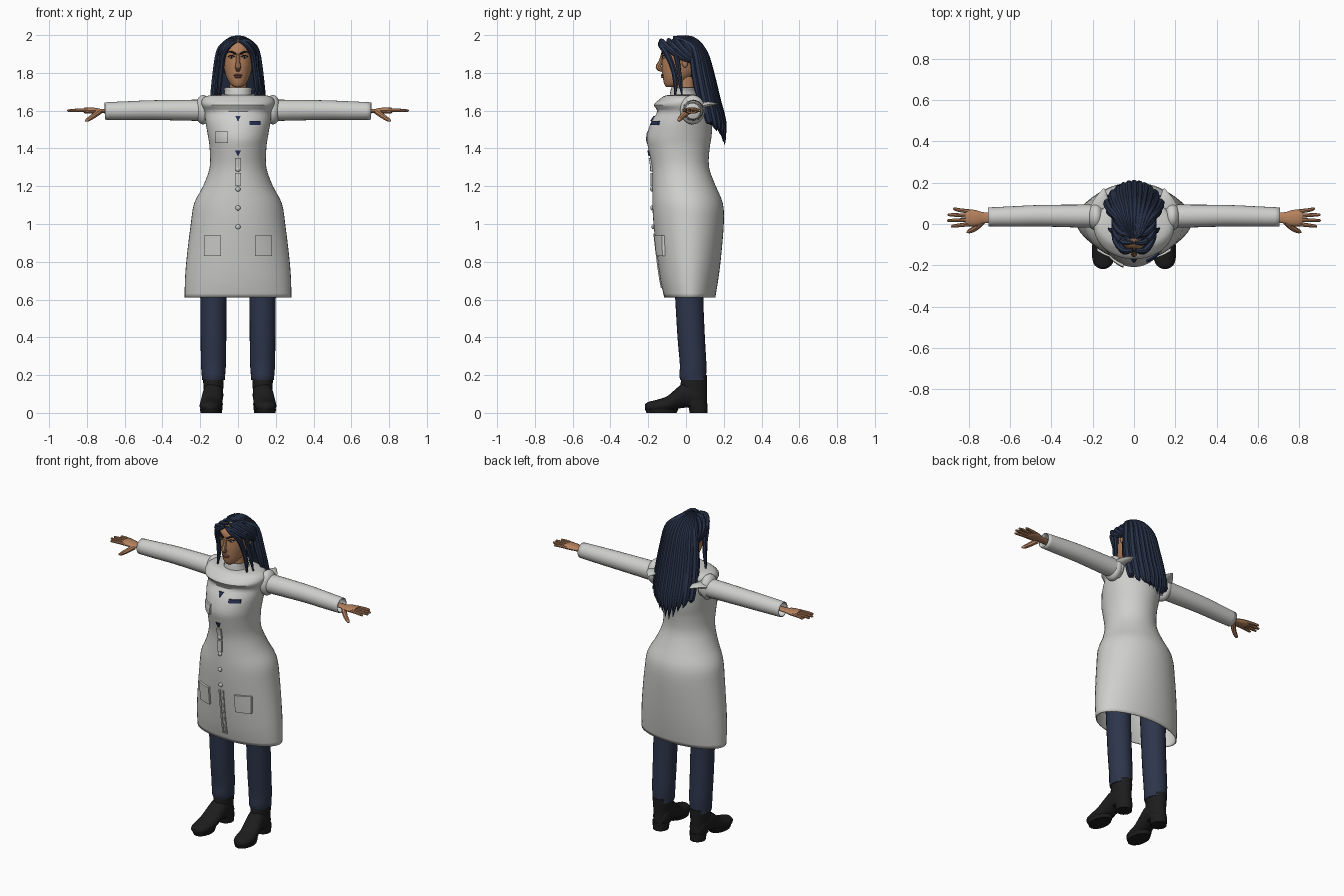
import bpy, bmesh, math, random
from mathutils import Vector

if "Cube" in bpy.data.objects:
    bpy.data.objects.remove(bpy.data.objects["Cube"])

random.seed(4)


def material(name, rgb):
    m = bpy.data.materials.new(name)
    m.diffuse_color = (*rgb, 1)
    m.use_nodes = True
    m.node_tree.nodes["Principled BSDF"].inputs["Base Color"].default_value = m.diffuse_color
    return m


COAT = material("coat white", (0.62, 0.62, 0.61))
SKIN = material("warm skin", (0.46, 0.22, 0.11))
HAIR = material("navy hair", (0.022, 0.034, 0.07))
DENIM = material("navy trousers", (0.026, 0.036, 0.07))
BOOT = material("black leather", (0.012, 0.012, 0.013))
TRIM = material("navy trim", (0.02, 0.03, 0.09))
BROW = material("dark brow", (0.012, 0.009, 0.01))
EYE = material("eye white", (0.65, 0.62, 0.56))
LIPS = material("lips", (0.27, 0.1, 0.065))


def finish(name, bm, mat, angle=40):
    bmesh.ops.recalc_face_normals(bm, faces=bm.faces)
    me = bpy.data.meshes.new(name)
    bm.to_mesh(me)
    bm.free()
    ob = bpy.data.objects.new(name, me)
    bpy.context.collection.objects.link(ob)
    me.materials.append(mat)
    bpy.ops.object.select_all(action='DESELECT')
    ob.select_set(True)
    bpy.context.view_layer.objects.active = ob
    bpy.ops.object.shade_smooth_by_angle(angle=math.radians(angle))
    return ob


def smooth_path(pts, steps):
    """Catmull-Rom resampling of tuples."""
    out, n = [], len(pts)
    for i in range(n - 1):
        p = [pts[max(i - 1, 0)], pts[i], pts[i + 1], pts[min(i + 2, n - 1)]]
        for k in range(steps):
            t = k / steps
            out.append([0.5 * (2 * b + (c - a) * t + (2 * a - 5 * b + 4 * c - d) * t * t
                               + (3 * b - a - 3 * c + d) * t ** 3) for a, b, c, d in zip(*p)])
    return out + [list(pts[-1])]


def loft(name, rings, mat, n=24, caps=True):
    """rings: list of (centre, u, v) ellipses."""
    bm = bmesh.new()
    loops = [[bm.verts.new(c + u * math.cos(2 * math.pi * k / n) + v * math.sin(2 * math.pi * k / n))
              for k in range(n)] for c, u, v in rings]
    for a, b in zip(loops, loops[1:]):
        for k in range(n):
            bm.faces.new((a[k], a[(k + 1) % n], b[(k + 1) % n], b[k]))
    if caps:
        bm.faces.new(loops[0])
        bm.faces.new(loops[-1])
    return finish(name, bm, mat)


def stack(name, rows, mat, n=24, caps=True, cx=0, steps=3):
    """Horizontal ellipses from rows of (z, half width, y front, y back)."""
    rings = [(Vector((cx, (f + b) / 2, z)), Vector((w, 0, 0)), Vector((0, (b - f) / 2, 0)))
             for z, w, f, b in smooth_path(rows, steps)]
    return loft(name, rings, mat, n, caps)


def tube(name, pts, mat, n=8, flat=1.0, steps=3, caps=True):
    """Tube along points (x, y, z, radius); flat scales the vertical thickness."""
    path = smooth_path(pts, steps)
    P = [Vector(p[:3]) for p in path]
    rings, u = [], None
    for i, p in enumerate(P):
        d = (P[min(i + 1, len(P) - 1)] - P[max(i - 1, 0)]).normalized()
        if u is None:
            u = d.cross(Vector((0, 0, 1)) if abs(d.z) < 0.8 else Vector((0, 1, 0)))
        u = (u - d * u.dot(d)).normalized()
        r = max(path[i][3], 0.001)
        rings.append((p, u * r, d.cross(u) * r * flat))
    return loft(name, rings, mat, n, caps)


def ball(name, loc, size, mat, seg=16):
    bm = bmesh.new()
    bmesh.ops.create_uvsphere(bm, u_segments=seg, v_segments=seg // 2 + 2, radius=1)
    for v in bm.verts:
        v.co = Vector([l + c * s for l, c, s in zip(loc, v.co, size)])
    return finish(name, bm, mat)


def front_y(rows, x, z):
    """Front surface of a stack at x, z."""
    path = smooth_path(rows, 3)
    for a, b in zip(path, path[1:]):
        if a[0] <= z <= b[0]:
            t = (z - a[0]) / (b[0] - a[0])
            _, w, f, k = [p + (q - p) * t for p, q in zip(a, b)]
            return (f + k) / 2 - (k - f) / 2 * math.sqrt(max(0, 1 - (x / w) ** 2))
    return 0


def plate(name, rows, corners, thick, mat):
    """Four-corner plate (bl, br, tr, tl in x, z) wrapped on the front of a stack."""
    bm = bmesh.new()
    bl, br, tr, tl = [Vector(c) for c in corners]
    m = 6
    g = {}
    for i in range(m + 1):
        for j in range(m + 1):
            p = bl.lerp(br, i / m).lerp(tl.lerp(tr, i / m), j / m)
            y = front_y(rows, p.x, p.y)
            for s, off in ((0, 0.004), (1, -thick)):
                g[i, j, s] = bm.verts.new((p.x, y + off, p.y))
    for i in range(m):
        for s in (0, 1):
            for j in range(m):
                bm.faces.new([g[i, j, s], g[i + 1, j, s], g[i + 1, j + 1, s], g[i, j + 1, s]])
        for e in (0, m):
            bm.faces.new([g[i, e, 0], g[i + 1, e, 0], g[i + 1, e, 1], g[i, e, 1]])
            bm.faces.new([g[e, i, 0], g[e, i + 1, 0], g[e, i + 1, 1], g[e, i, 1]])
    return finish(name, bm, mat, 30)


def rect(x0, x1, z0, z1):
    return [(x0, z0), (x1, z0), (x1, z1), (x0, z1)]


# Coat body, open at the hem
coat = [(0.61, .282, -.115, .155), (0.7, .281, -.135, .17), (0.82, .272, -.152, .185), (1.0, .25, -.172, .2),
        (1.11, .232, -.178, .195), (1.2, .185, -.178, .158), (1.3, .15, -.18, .122), (1.4, .15, -.2, .125),
        (1.46, .158, -.208, .135), (1.54, .172, -.185, .14), (1.595, .178, -.152, .14), (1.63, .192, -.17, .13),
        (1.66, .19, -.14, .12), (1.68, .155, -.11, .09), (1.685, .06, -.06, .04)]
body = stack("coat_body", coat, COAT, 48, caps=False)
sol = body.modifiers.new("cloth", 'SOLIDIFY')
sol.thickness = 0.006
sol.offset = -1
collar = stack("coat_collar", [(1.665, .068, -.08, .055), (1.7, .064, -.075, .05), (1.722, .07, -.07, .055)],
               COAT, caps=False)
collar.modifiers.new("cloth", 'SOLIDIFY').thickness = 0.008

# Pockets, placket, buttons and trim
for s, side in ((-1, "right"), (1, "left")):
    x0, x1 = sorted((s * .09, s * .18))
    plate(side + "_pocket", coat, rect(x0, x1, .83, .94), .014, COAT)
    plate(side + "_front_seam", coat, rect(*sorted((s * .006, s * .016)), .66, .95), .006, COAT)
plate("chest_pocket", coat, rect(-.122, -.052, 1.43, 1.49), .013, COAT)
plate("chest_badge", coat, rect(.06, .12, 1.525, 1.545), .008, TRIM)
for z in (1.545, 1.36):
    plate("neck_notch", coat, [(-.002, z), (.002, z), (.015, z + .028), (-.015, z + .028)], .007, TRIM)
for z0, z1 in ((1.28, 1.35), (1.2, 1.27)):
    plate("placket_tab", coat, rect(-.015, .015, z0, z1), .009, COAT)
for z in (.985, 1.085, 1.185, 1.29):
    ball("button", (0, front_y(coat, 0, z) - .004, z), (.013, .008, .013), COAT, 12)

# Head, neck and facial features
head = [(1.725, .02, -.105, -.06), (1.74, .04, -.115, -.02), (1.77, .058, -.122, .02), (1.8, .068, -.126, .05),
        (1.84, .076, -.128, .07), (1.88, .08, -.126, .085), (1.92, .08, -.128, .09), (1.96, .062, -.105, .075),
        (1.985, .03, -.06, .04)]
stack("head", head, SKIN, 32)
stack("neck", [(1.65, .052, -.055, .045), (1.7, .044, -.048, .045), (1.78, .046, -.05, .05)], SKIN)
tube("nose", [(0, -.122, 1.9, .009), (0, -.134, 1.86, .011), (0, -.146, 1.83, .015), (0, -.125, 1.815, .011)], SKIN)
ball("upper_lip", (0, -.122, 1.788, ), (.024, .011, .006), LIPS)
ball("lower_lip", (0, -.121, 1.778), (.02, .011, .006), LIPS)
for s, side in ((-1, "right"), (1, "left")):
    fy = lambda x, z: front_y(head, x, z)
    ball(side + "_eye", (s * .034, fy(.034, 1.883), 1.883), (.014, .006, .006), EYE, 12)
    ball(side + "_iris", (s * .034, fy(.034, 1.883) - .004, 1.883), (.005, .004, .006), BROW, 10)
    tube(side + "_lash", [(s * x, fy(x, z) - .002, z, .003) for x, z in ((.018, 1.886), (.034, 1.892), (.052, 1.887))], BROW)
    tube(side + "_brow", [(s * x, fy(x, z) - .001, z, r) for x, z, r in
                          ((.012, 1.9, .005), (.038, 1.912, .005), (.062, 1.906, .001))], BROW)
    ball(side + "_ear", (s * .083, -.005, 1.86), (.012, .017, .032), SKIN, 12)

# Hair cap with the face and ears left open
bm = bmesh.new()
bmesh.ops.create_uvsphere(bm, u_segments=40, v_segments=28, radius=1)
for v in bm.verts:
    v.co = Vector((v.co.x * .096, v.co.y * .123 - .017, v.co.z * .122 + 1.87))
cut = [f for f in bm.faces if (lambda c: (c.z < 1.9 and c.y < .03) or
                               (c.y < -.06 and c.z < 1.965 - abs(c.x) * .5))(f.calc_center_median())]
bmesh.ops.delete(bm, geom=cut, context='FACES')
finish("hair_cap", bm, HAIR)

# Long back hair: an inner mass plus tapering locks
stack("hair_mass", [(1.5, .07, .165, .19), (1.6, .105, .12, .175), (1.7, .108, .08, .155), (1.8, .1, .03, .135),
                    (1.9, .09, .01, .105), (1.96, .05, .0, .06)], HAIR)
N = 11
for i in range(N):
    t = 2 * i / (N - 1) - 1
    q = t * t
    tip = 1.425 + .12 * q + random.uniform(-.015, .03)
    tube("back_lock", [(t * .03, -.07 + .02 * q, 1.985, .01), (t * .07, .03 - .01 * q, 1.978 - .025 * q, .017),
                       (t * .098, .095 - .045 * q, 1.91, .019), (t * .115, .13 - .06 * q, 1.8, .02),
                       (t * .127, .163 - .065 * q, 1.66, .021), (t * .125, .195 - .07 * q, 1.54, .019),
                       (t * .115, .208 - .07 * q, tip, .001)], HAIR, 7)
# Centre-parted locks framing the face
for s in (-1, 1):
    for k in range(4):
        tube("top_lock", [(s * .004, -.125 + k * .035, 1.968 + .008 * k, .008),
                          (s * .05, -.128 + k * .04, 1.966, .015), (s * .085, -.085 + k * .035, 1.925, .017),
                          (s * .097, -.035 + k * .032, 1.885, .013), (s * .1, .03 + k * .02, 1.85, .002)], HAIR, 7)
    tube("face_lock", [(s * .006, -.125, 1.972, .01), (s * .045, -.133, 1.95, .016), (s * .077, -.1, 1.9, .016),
                       (s * .088, -.068, 1.82, .014), (s * .097, -.055, 1.74, .012), (s * .105, -.06, 1.655, .001)],
         HAIR, 7)
    tube("side_lock", [(s * .06, -.08, 1.965, .012), (s * .09, -.055, 1.91, .016), (s * .1, -.04, 1.83, .012),
                       (s * .112, -.03, 1.75, .011), (s * .125, -.02, 1.67, .002)], HAIR, 7)
    tube("rear_lock", [(s * .085, .03, 1.93, .016), (s * .1, .045, 1.82, .02), (s * .118, .06, 1.72, .018),
                       (s * .132, .085, 1.6, .003)], HAIR, 7)

for s, side in ((-1, "right"), (1, "left")):
    # Sleeve and shoulder
    sl = tube(side + "_sleeve", [(s * .15, .04, 1.6, .056), (s * .22, .038, 1.602, .056), (s * .45, .04, 1.603, .052),
                                 (s * .6, .036, 1.6, .049), (s * .705, .034, 1.598, .046)], COAT, 24, caps=False)
    sl.modifiers.new("cloth", 'SOLIDIFY').thickness = 0.006
    ball(side + "_shoulder", (s * .185, .035, 1.605), (.042, .066, .078), COAT, 24)
    tube(side + "_shoulder_flap", [(s * .17, .07, 1.625, .045), (s * .155, .12, 1.635, .033), (s * .145, .172, 1.635, .003)],
         COAT, 10, .4)
    # Hand with fingers and thumb
    tube(side + "_wrist", [(s * .64, .03, 1.598, .026), (s * .72, .03, 1.598, .026), (s * .76, .028, 1.6, .038),
                           (s * .8, .03, 1.601, .041), (s * .815, .03, 1.601, .034)], SKIN, 14, .42)
    for k, reach in enumerate((.885, .902, .9, .875)):
        y = .0 + k * .02
        tube(side + "_finger", [(s * .79, y, 1.601, .0105), (s * .84, y + (k - 1.4) * .004, 1.602, .0095),
                                (s * (reach - .006), y + (k - 1.4) * .008, 1.6, .007),
                                (s * reach, y + (k - 1.4) * .008, 1.599, .002)], SKIN)
    tube(side + "_thumb", [(s * .735, .012, 1.594, .016), (s * .765, -.018, 1.572, .014), (s * .795, -.035, 1.552, .011),
                           (s * .81, -.04, 1.546, .003)], SKIN)
    # Trouser leg
    stack(side + "_trouser_leg", [(.175, .06, -.03, .11), (.2, .062, -.035, .107), (.26, .066, -.033, .108), (.4, .068, -.045, .1),
                                  (.62, .07, -.058, .092), (.85, .075, -.07, .1)], DENIM, 24, cx=s * .13)
    # Boot: shaft, foot, heel
    stack(side + "_boot_shaft", [(.04, .048, -.01, .112), (.1, .05, -.03, .11), (.16, .054, -.028, .112),
                                 (.2, .055, -.02, .112)], BOOT, 24, cx=s * .13)
    foot = [(.1, .128, .03, .03, .08), (.07, .129, .05, .026, .15), (0, .132, .054, .028, .165),
            (-.05, .137, .056, .02, .13), (-.1, .144, .058, .004, .088), (-.16, .148, .055, .002, .068),
            (-.2, .15, .04, .008, .058), (-.217, .15, .012, .02, .045)]
    loft(side + "_boot_foot", [(Vector((s * cx, y, (a + b) / 2)), Vector((w, 0, 0)), Vector((0, 0, (b - a) / 2)))
                               for y, cx, w, a, b in smooth_path(foot, 3)], BOOT, 20)
    stack(side + "_boot_heel", [(0, .045, .02, .113), (.05, .05, .01, .115)], BOOT, 20, cx=s * .13, steps=1)
    # Flat sole under the ball of the foot
    stack(side + "_boot_sole", [(0, .052, -.21, -.05), (.02, .056, -.217, -.04)], BOOT, 20, cx=s * .146, steps=1)
